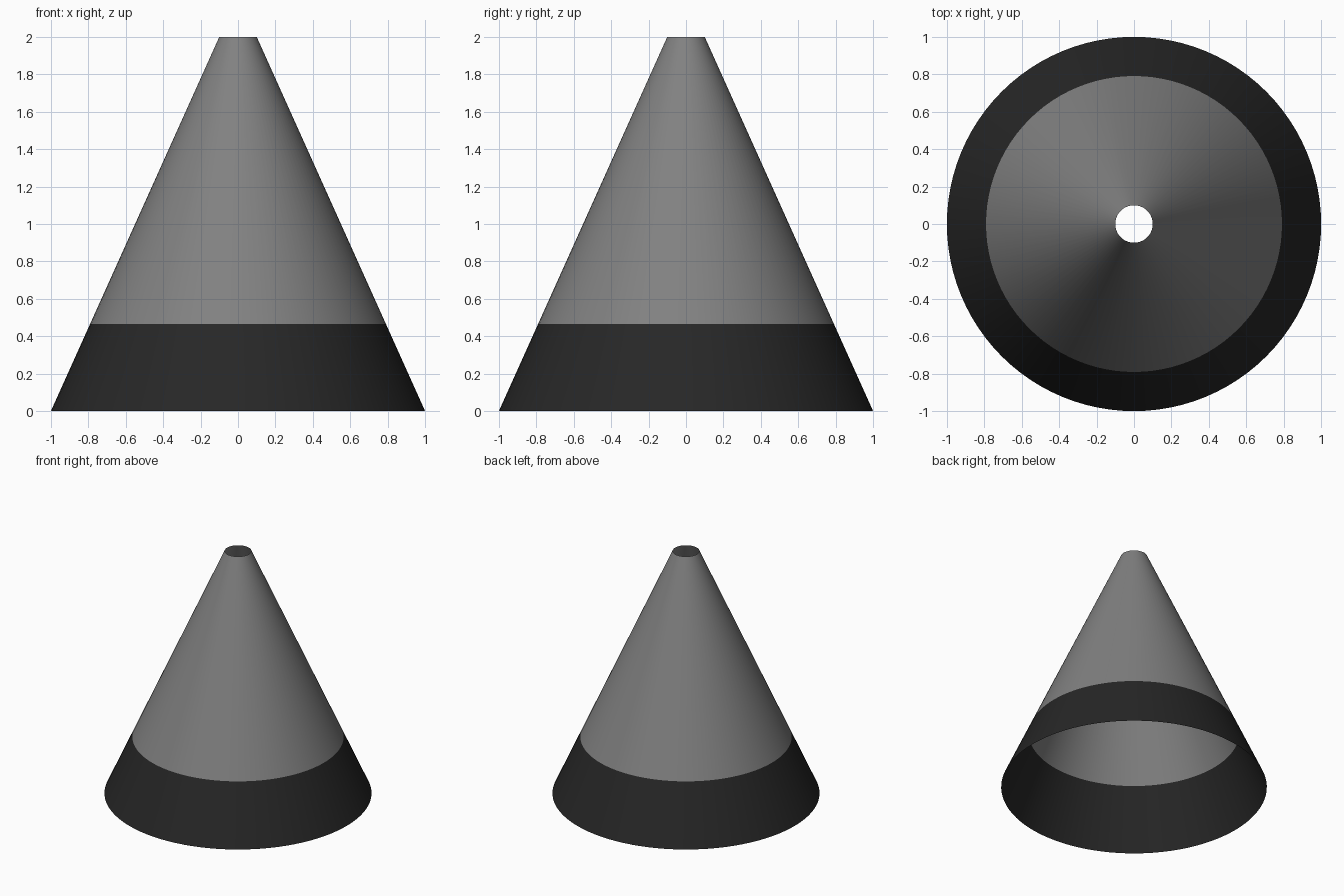
import bpy
import math

SIDES = 96
HEIGHT = 2.0
BASE_RADIUS = 1.0
TOP_RADIUS = 0.1
BAND_TOP = 0.465

cube = bpy.data.objects.get("Cube")
if cube:
    bpy.data.objects.remove(cube, do_unlink=True)


def make_material(name, value):
    mat = bpy.data.materials.new(name)
    mat.use_nodes = True
    colour = (value, value, value, 1.0)
    mat.diffuse_color = colour
    mat.node_tree.nodes["Principled BSDF"].inputs["Base Color"].default_value = colour
    return mat


def radius_at(z):
    return BASE_RADIUS + (TOP_RADIUS - BASE_RADIUS) * z / HEIGHT


def open_frustum(name, z_low, z_high, mat):
    """Thin conical wall, open at both ends."""
    bpy.ops.mesh.primitive_cone_add(
        vertices=SIDES, radius1=radius_at(z_low), radius2=radius_at(z_high),
        depth=z_high - z_low, end_fill_type='NOTHING',
        location=(0, 0, (z_low + z_high) / 2))
    obj = bpy.context.object
    obj.name = name
    obj.data.materials.append(mat)
    bpy.ops.object.shade_smooth_by_angle(angle=math.radians(30))
    return obj


# Dark band around the foot, grey wall rising to the open tip
open_frustum("base_band", 0, BAND_TOP, make_material("charcoal", 0.02))
open_frustum("cone_wall", BAND_TOP, HEIGHT, make_material("mid_grey", 0.22))
